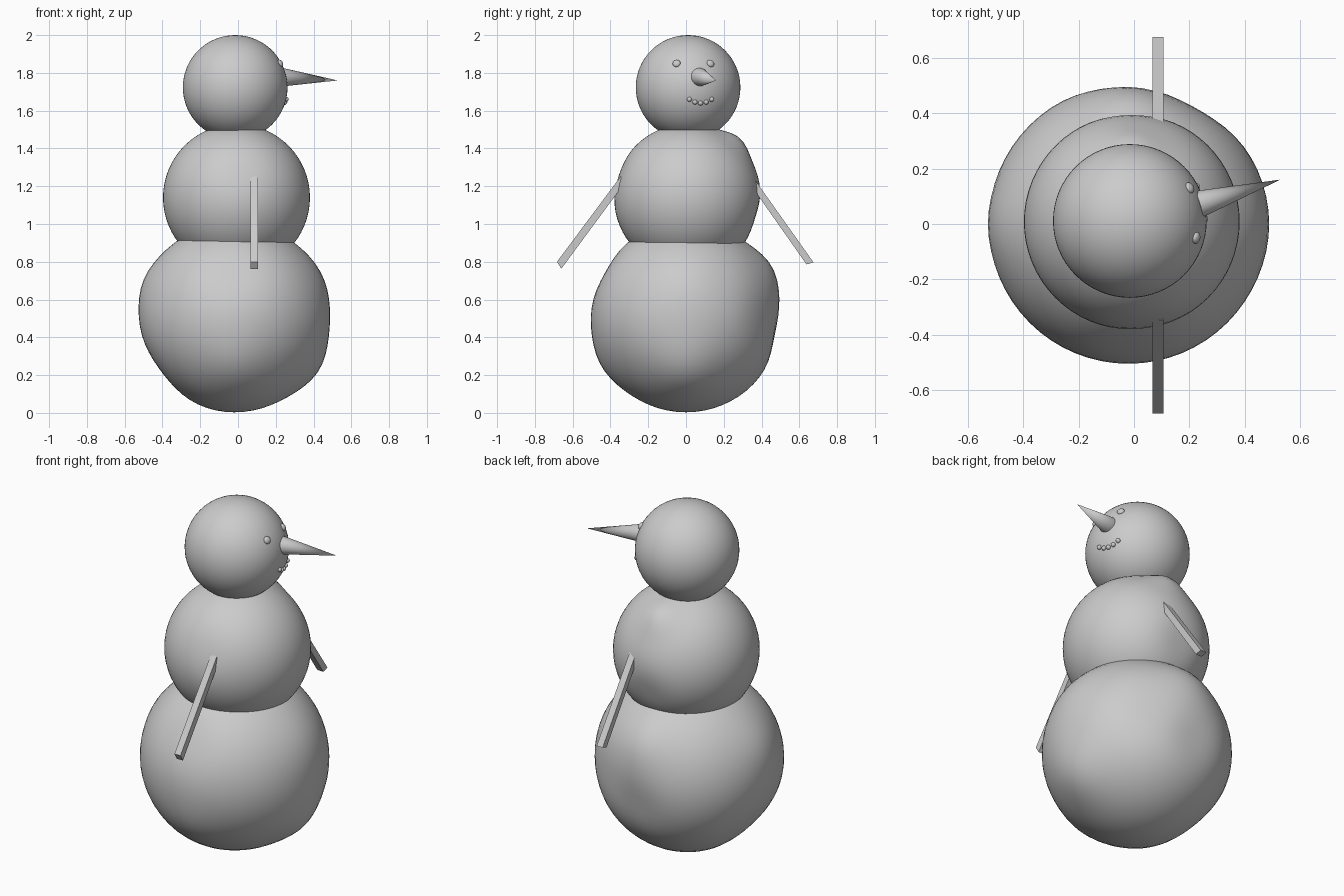
import bpy
import bmesh
import math
from mathutils import Vector

cube = bpy.data.objects.get("Cube")
if cube:
    bpy.data.objects.remove(cube, do_unlink=True)

grey = bpy.data.materials.new("plain grey")
grey.use_nodes = True
grey.diffuse_color = (0.6, 0.6, 0.6, 1)
grey.node_tree.nodes["Principled BSDF"].inputs["Base Color"].default_value = (0.6, 0.6, 0.6, 1)


def finish(name, bm, smooth=True):
    bmesh.ops.recalc_face_normals(bm, faces=bm.faces)
    mesh = bpy.data.meshes.new(name)
    bm.to_mesh(mesh)
    bm.free()
    mesh.materials.append(grey)
    obj = bpy.data.objects.new(name, mesh)
    bpy.context.collection.objects.link(obj)
    if smooth:
        bpy.ops.object.select_all(action="DESELECT")
        obj.select_set(True)
        bpy.context.view_layer.objects.active = obj
        bpy.ops.object.shade_smooth_by_angle(angle=math.radians(40))
    return obj


def ball(name, centre, radius, bumps=(), segments=64):
    """Sphere with soft bumps, each given as direction, height and angular width."""
    bm = bmesh.new()
    bmesh.ops.create_uvsphere(bm, u_segments=segments, v_segments=segments // 2, radius=radius)
    for v in bm.verts:
        way = v.co.normalized()
        lift = sum(h * math.exp(-(way.angle(Vector(d)) / w) ** 2) for d, h, w in bumps)
        v.co += way * lift
    obj = finish(name, bm)
    obj.location = centre
    return obj


# Snow body, from the ground up
ball("lower_snowball", (-0.02, 0, 0.507), 0.504, [
    ((0.84, 0, -0.54), 0.026, 0.32),
    ((0.9, 0, 0.43), 0.012, 0.35),
    ((-0.8, 0, -0.6), -0.022, 0.4),
    ((-0.92, 0, 0.38), 0.015, 0.3),
    ((0, 0.86, 0.51), 0.024, 0.28),
    ((0, 0.98, -0.2), -0.024, 0.3),
    ((0, -0.86, -0.5), 0.014, 0.3),
    ((0, -0.87, 0.49), -0.015, 0.3),
    ((0.5, 0.86, 0), -0.02, 0.35),
])
ball("middle_snowball", (-0.008, 0.008, 1.14), 0.389, [
    ((0, 0.66, 0.75), 0.03, 0.25),
    ((0, 0.95, -0.3), -0.015, 0.3),
    ((0.1, -0.9, 0.3), -0.008, 0.3),
])
head_centre = Vector((-0.015, 0.011, 1.723))
head_radius = 0.277
ball("head", head_centre, head_radius)


def on_head(y, z):
    dy, dz = y - head_centre.y, z - head_centre.z
    return Vector((head_centre.x + math.sqrt(head_radius ** 2 - dy * dy - dz * dz), y, z))


# Eyes, flattened against the head
for side, y in (("left", 0.13), ("right", -0.05)):
    place = on_head(y, 1.85)
    eye = ball(side + "_eye", place, 0.021, segments=20)
    eye.scale.z = 0.65
    eye.rotation_euler = (place - head_centre).to_track_quat("Z", "Y").to_euler()

# Row of mouth pebbles
for i in range(5):
    t = (i - 2) / 2
    ball(f"mouth_pebble_{i + 1}", on_head(0.077 + 0.059 * t, 1.64 + 0.02 * t * t), 0.013, segments=16)

# Nose, a long pointed cone
base, tip = Vector((0.235, 0.072, 1.777)), Vector((0.528, 0.16, 1.76))
bm = bmesh.new()
bmesh.ops.create_cone(bm, cap_ends=True, segments=32, radius1=0.049, radius2=0,
                      depth=(tip - base).length)
nose = finish("nose", bm)
nose.location = (base + tip) / 2
nose.rotation_euler = (tip - base).to_track_quat("Z", "Y").to_euler()

# Flat stick arms, each a side profile given thickness along x
arms = {
    "left_arm": [(0.675, 0.797), (0.638, 0.786), (0.34, 1.21), (0.352, 1.252)],
    "right_arm": [(-0.683, 0.80), (-0.66, 0.763), (-0.33, 1.21), (-0.346, 1.252)],
}
for name, profile in arms.items():
    bm = bmesh.new()
    face = bm.faces.new([bm.verts.new((0.067, y, z)) for y, z in profile])
    side = bmesh.ops.extrude_face_region(bm, geom=[face])
    bmesh.ops.translate(bm, vec=(0.039, 0, 0),
                        verts=[g for g in side["geom"] if isinstance(g, bmesh.types.BMVert)])
    finish(name, bm, smooth=False)
